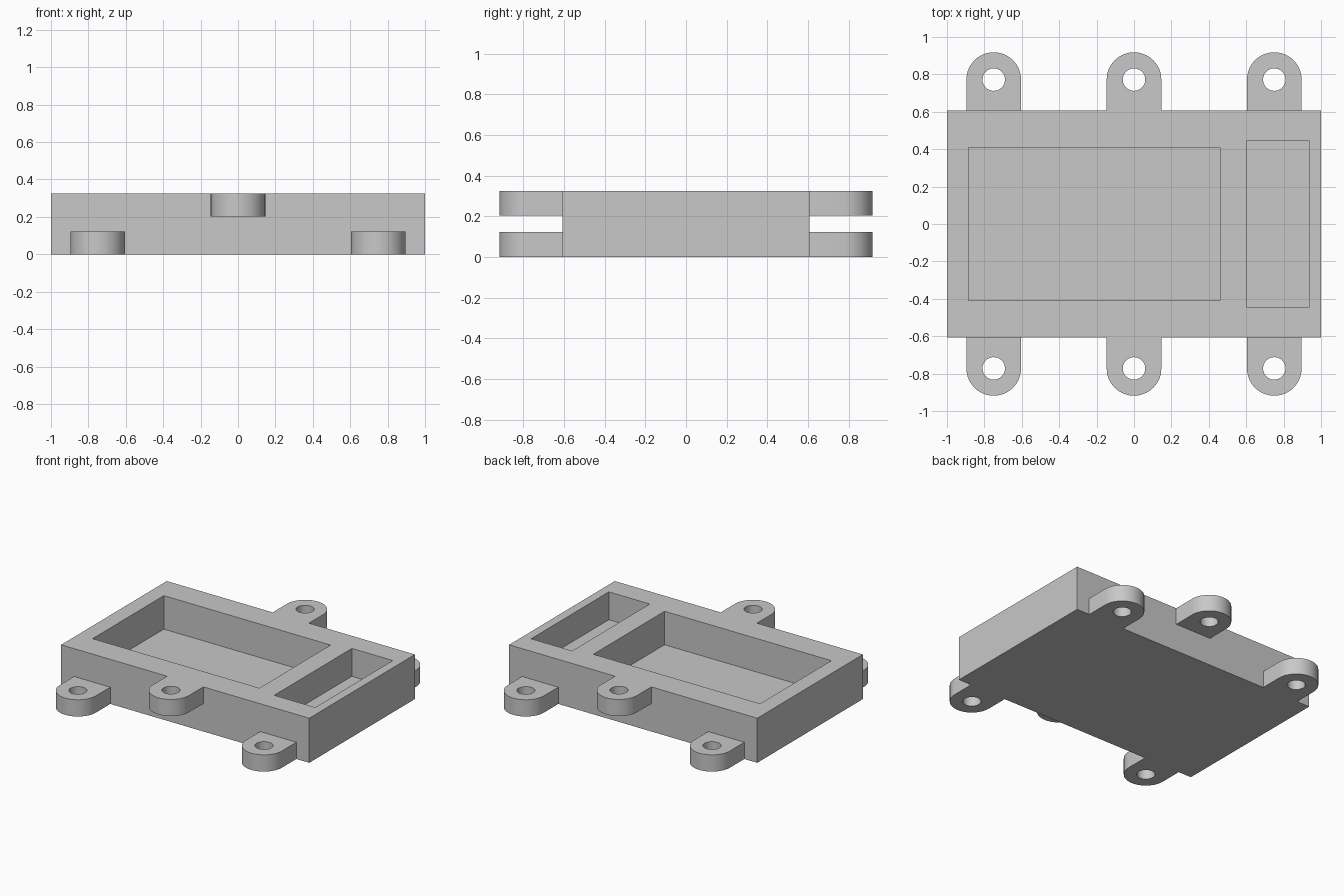
import bpy, bmesh, math

cube = bpy.data.objects.get("Cube")
if cube:
    bpy.data.objects.remove(cube, do_unlink=True)

HEIGHT = 0.325
HALF_DEPTH = 0.608
LUG_THICK = 0.122
LUG_RADIUS = 0.146
HOLE_RADIUS = 0.06
LUG_Y = 0.772

grey = bpy.data.materials.new("light grey")
grey.use_nodes = True
grey.diffuse_color = (0.58, 0.58, 0.58, 1)
grey.node_tree.nodes["Principled BSDF"].inputs["Base Color"].default_value = (0.58, 0.58, 0.58, 1)


def prism(name, outline, z0, z1):
    """Extrude a closed xy outline from z0 up to z1."""
    bm = bmesh.new()
    base = bm.faces.new([bm.verts.new((x, y, z0)) for x, y in outline])
    top = bmesh.ops.extrude_face_region(bm, geom=[base])["geom"]
    bmesh.ops.translate(bm, vec=(0, 0, z1 - z0),
                        verts=[v for v in top if isinstance(v, bmesh.types.BMVert)])
    bmesh.ops.recalc_face_normals(bm, faces=bm.faces)
    mesh = bpy.data.meshes.new(name)
    bm.to_mesh(mesh)
    bm.free()
    mesh.materials.append(grey)
    obj = bpy.data.objects.new(name, mesh)
    bpy.context.collection.objects.link(obj)
    return obj


def box(name, x0, x1, half_y, z0, z1):
    return prism(name, [(x0, -half_y), (x1, -half_y), (x1, half_y), (x0, half_y)], z0, z1)


def arc(cx, cy, r, start, end, steps):
    angles = [start + (end - start) * i / steps for i in range(steps + 1)]
    return [(cx + r * math.cos(a), cy + r * math.sin(a)) for a in angles]


def cut(obj, cutter):
    """Subtract the cutter, bake the result and remove the cutter."""
    mod = obj.modifiers.new("cut", 'BOOLEAN')
    mod.operation, mod.solver, mod.object = 'DIFFERENCE', 'EXACT', cutter
    bpy.context.view_layer.update()
    graph = bpy.context.evaluated_depsgraph_get()
    mesh = bpy.data.meshes.new_from_object(obj.evaluated_get(graph))
    obj.modifiers.clear()
    obj.data = mesh
    bpy.data.objects.remove(cutter, do_unlink=True)


# Tray body with a deep wide pocket and a shallower narrow one
body = box("tray_body", -1, 1, HALF_DEPTH, 0, HEIGHT)
cut(body, box("wide_pocket", -0.885, 0.46, 0.41, 0.081, HEIGHT + 0.1))
cut(body, box("narrow_pocket", 0.605, 0.935, 0.447, 0.122, HEIGHT + 0.1))

# Mounting lugs: outer ones low, middle ones flush with the rim
for side, s in (("front", -1), ("back", 1)):
    for place, x, z in (("right", -0.75, 0), ("middle", 0, HEIGHT - LUG_THICK), ("left", 0.75, 0)):
        outline = [(x + LUG_RADIUS, s * HALF_DEPTH)]
        outline += arc(x, s * LUG_Y, LUG_RADIUS, 0, s * math.pi, 32)
        outline += [(x - LUG_RADIUS, s * HALF_DEPTH)]
        lug = prism(f"{side}_{place}_lug", outline, z, z + LUG_THICK)
        circle = arc(x, s * LUG_Y, HOLE_RADIUS, 0, math.tau, 40)[:-1]
        cut(lug, prism("bolt_hole", circle, z - 0.1, z + LUG_THICK + 0.1))
        bpy.ops.object.select_all(action='DESELECT')
        lug.select_set(True)
        bpy.context.view_layer.objects.active = lug
        bpy.ops.object.shade_smooth_by_angle(angle=math.radians(30))
